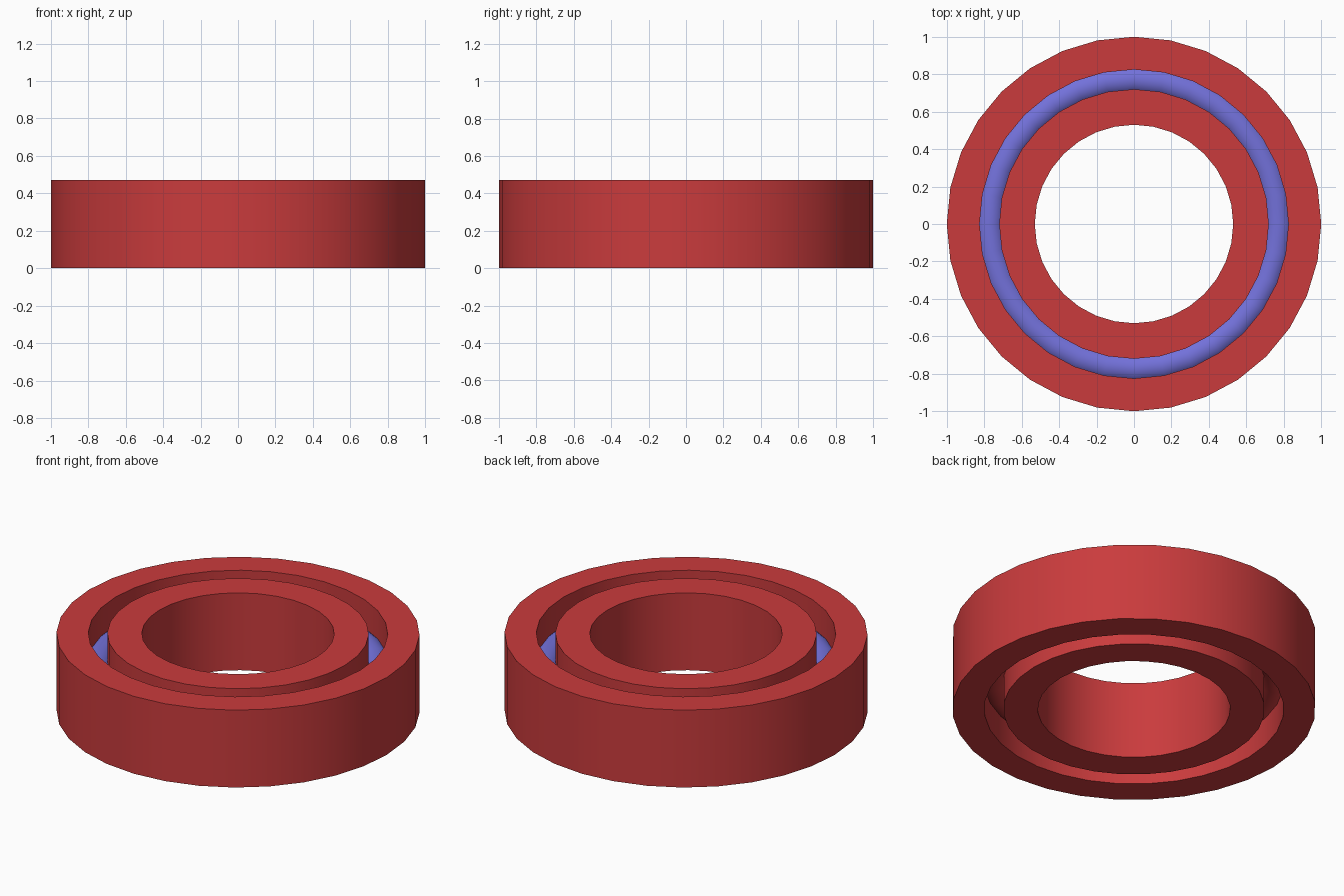
import bpy, bmesh, math

cube = bpy.data.objects.get("Cube")
if cube:
    bpy.data.objects.remove(cube, do_unlink=True)

SEGMENTS = 32
HEIGHT = 0.47


def make_material(name, colour):
    m = bpy.data.materials.new(name)
    m.diffuse_color = colour
    m.use_nodes = True
    m.node_tree.nodes["Principled BSDF"].inputs["Base Color"].default_value = colour
    return m


red = make_material("red", (0.59, 0.044, 0.046, 1))
blue = make_material("blue", (0.17, 0.165, 0.70, 1))


def lathe(name, profile, materials):
    """Revolve a closed (radius, z) profile around the z axis."""
    bm = bmesh.new()
    rings = []
    for i in range(SEGMENTS):
        a = 2 * math.pi * i / SEGMENTS
        rings.append([bm.verts.new((r * math.cos(a), r * math.sin(a), z)) for r, z in profile])
    n = len(profile)
    for i in range(SEGMENTS):
        p, q = rings[i], rings[(i + 1) % SEGMENTS]
        for j in range(n):
            k = (j + 1) % n
            bm.faces.new((p[j], q[j], q[k], p[k]))
    bmesh.ops.recalc_face_normals(bm, faces=bm.faces)
    mesh = bpy.data.meshes.new(name)
    bm.to_mesh(mesh)
    bm.free()
    for m in materials:
        mesh.materials.append(m)
    obj = bpy.data.objects.new(name, mesh)
    bpy.context.collection.objects.link(obj)
    bpy.ops.object.select_all(action="DESELECT")
    obj.select_set(True)
    bpy.context.view_layer.objects.active = obj
    bpy.ops.object.shade_smooth_by_angle(angle=math.radians(40))
    return obj


# Inner and outer races: plain rectangular rings
for name, r0, r1 in (("outer_ring", 0.825, 1.0), ("inner_ring", 0.53, 0.72)):
    lathe(name, [(r0, 0), (r1, 0), (r1, HEIGHT), (r0, HEIGHT)], [red])

# Rolling element: round torus seated between the races
TUBE, CENTRE = 0.083, 0.7725
circle = [(CENTRE + TUBE * math.cos(2 * math.pi * i / 24),
           HEIGHT / 2 + TUBE * math.sin(2 * math.pi * i / 24)) for i in range(24)]
torus = lathe("rolling_torus", circle, [blue, red])

# Upper half blue, lower half red
for f in torus.data.polygons:
    f.material_index = 0 if f.center.z > HEIGHT / 2 else 1
